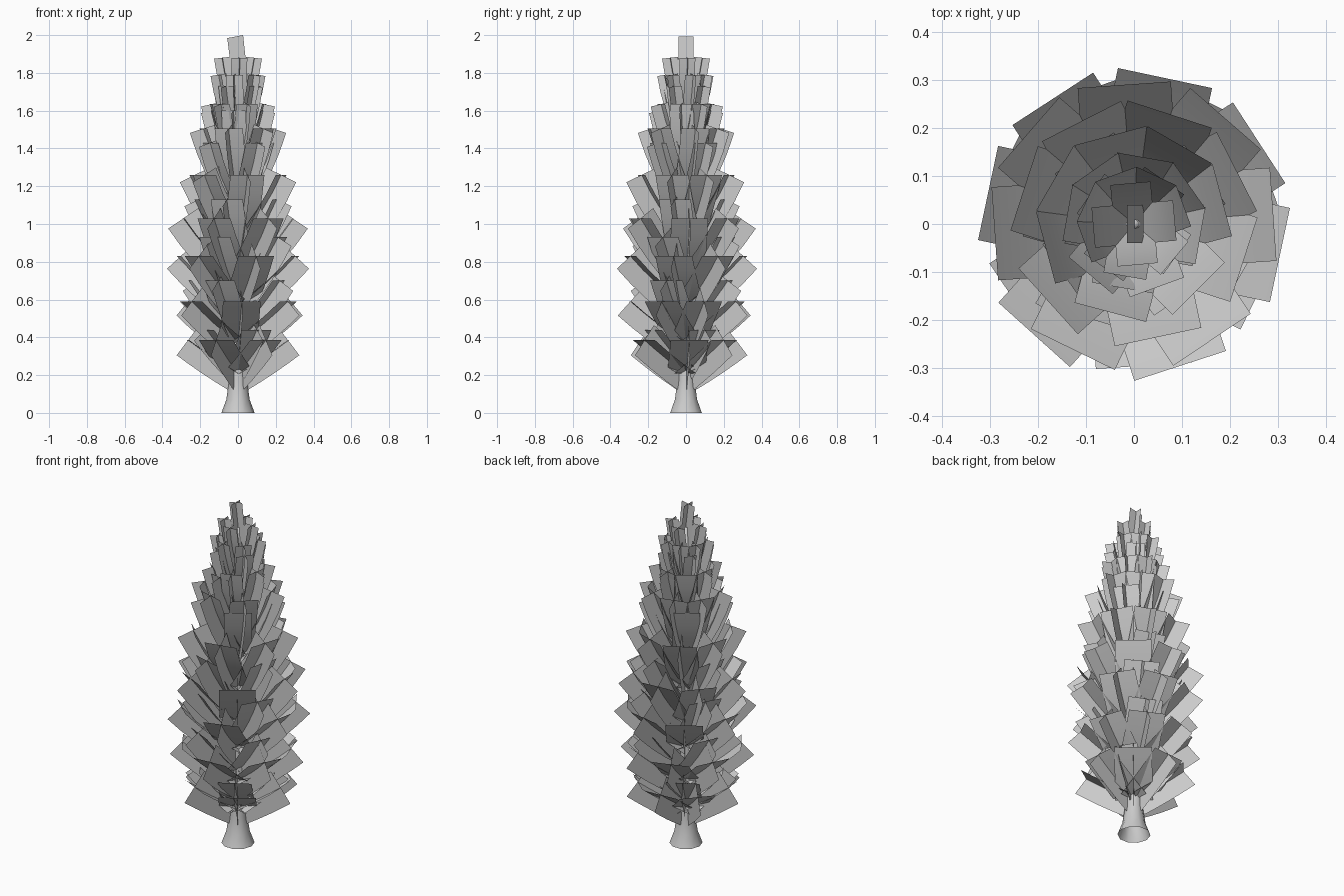
import bpy, bmesh, math
from mathutils import Vector

if "Cube" in bpy.data.objects:
    bpy.data.objects.remove(bpy.data.objects["Cube"])

SEG = 4


def make_object(name, bm):
    mesh = bpy.data.meshes.new(name)
    bm.to_mesh(mesh)
    bm.free()
    ob = bpy.data.objects.new(name, mesh)
    bpy.context.collection.objects.link(ob)
    for p in mesh.polygons:
        p.use_smooth = True
    return ob


def strip(bm, pts, sides):
    rows = [(bm.verts.new(p - s), bm.verts.new(p + s)) for p, s in zip(pts, sides)]
    for a, b in zip(rows, rows[1:]):
        bm.faces.new((a[0], a[1], b[1], b[0]))


def branch(bm, az, r_end, z_end, slope, half, bend):
    """Two crossed leaf cards following an upswept arc from the trunk."""
    out = Vector((math.cos(az), math.sin(az), 0))
    up = Vector((0, 0, 1))
    side = up.cross(out)
    bend = math.radians(bend)
    end = math.radians(slope)
    angles = [end - bend * (1 - (i + 0.5) / SEG) for i in range(SEG)]
    step = max(r_end - 0.005, 0.01) / sum(math.cos(a) for a in angles)
    step = min(step, 0.46 / SEG)
    p = out * r_end + up * z_end
    pts = [p]
    for a in reversed(angles):
        p = p - (out * math.cos(a) + up * math.sin(a)) * step
        pts.insert(0, p)
    flat, tall = [], []
    for i in range(SEG + 1):
        a = end - bend * (1 - i / SEG)
        flat.append(side * half)
        tall.append((up * math.cos(a) - out * math.sin(a)) * half)
    strip(bm, pts, flat)
    strip(bm, pts, tall)


# Trunk: flared base, tapering to the tip
bm = bmesh.new()
profile = [(0.088, 0), (0.062, 0.07), (0.048, 0.17), (0.042, 0.5), (0.03, 1.1), (0.01, 1.85)]
N = 10
rings = [[bm.verts.new((r * math.cos(2 * math.pi * k / N), r * math.sin(2 * math.pi * k / N), z))
          for k in range(N)] for r, z in profile]
for a, b in zip(rings, rings[1:]):
    for k in range(N):
        bm.faces.new((a[k], a[(k + 1) % N], b[(k + 1) % N], b[k]))
bm.faces.new(rings[-1])
make_object("trunk", bm)

# Foliage tiers: end radius, end height, end slope, half width, bend, first angle
SPREAD = (0, 45, 90, 135, 180, 240, 300)
INNER = (0, 90, 180, 270)
tiers = [
    (0.265, 0.385, 37, 0.10, 6, 4, SPREAD), (0.20, 0.44, 50, 0.09, 10, 30, INNER),
    (0.295, 0.59, 42, 0.10, 10, -26, SPREAD), (0.245, 0.70, 55, 0.095, 12, 65, INNER),
    (0.31, 0.83, 48, 0.10, 14, -12, SPREAD), (0.245, 0.93, 60, 0.095, 14, 60, INNER),
    (0.29, 1.03, 56, 0.097, 16, 4, SPREAD), (0.215, 1.13, 66, 0.088, 16, 74, INNER),
    (0.24, 1.26, 65, 0.092, 18, -18, SPREAD), (0.18, 1.43, 73, 0.075, 18, 35, INNER),
    (0.19, 1.505, 73, 0.077, 18, 15, SPREAD), (0.135, 1.60, 78, 0.065, 18, 80, INNER),
    (0.14, 1.635, 77, 0.06, 18, -10, SPREAD), (0.11, 1.73, 81, 0.05, 18, 55, INNER),
    (0.11, 1.79, 81, 0.045, 18, 20, SPREAD), (0.085, 1.88, 83, 0.042, 18, 5, INNER),
]
bm = bmesh.new()
for r, z, slope, half, bend, start, spread in tiers:
    for a in spread:
        branch(bm, math.radians(start + a), r, z, slope, half, bend)
make_object("foliage", bm)

# Crown tip: crossed upright cards
bm = bmesh.new()
pts = [Vector((0.02, 0, 1.65)), Vector((0.005, 0, 1.82)), Vector((-0.015, 0, 1.992))]
for s in (Vector((0.042, 0, -0.006)), Vector((0, 0.04, 0))):
    strip(bm, pts, [s, s, s if s.y else Vector((0.042, 0, 0.008))])
make_object("crown_tip", bm)
